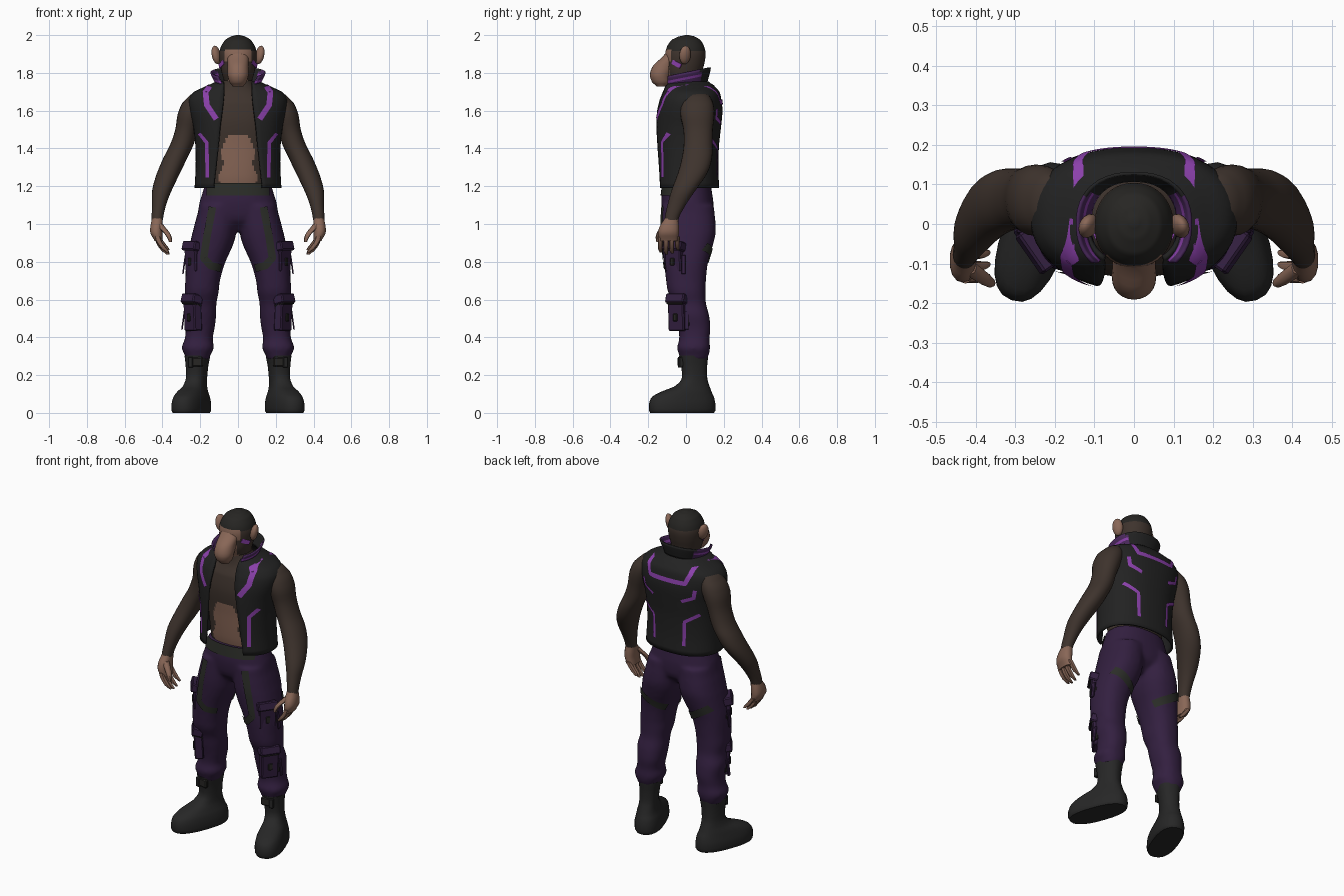
import bpy, bmesh, math
from mathutils import Matrix, Euler, Vector

if "Cube" in bpy.data.objects:
    bpy.data.objects.remove(bpy.data.objects["Cube"])


def colour(name, r, g, b):
    m = bpy.data.materials.new(name)
    m.diffuse_color = (r, g, b, 1)
    m.use_nodes = True
    node = m.node_tree.nodes["Principled BSDF"]
    node.inputs["Base Color"].default_value = (r, g, b, 1)
    node.inputs["Roughness"].default_value = 0.8
    return m


FUR = colour("brown fur", .048, .033, .026)
SKIN = colour("tan skin", .25, .135, .095)
VEST = colour("black leather", .016, .016, .016)
GLOW = colour("bright purple", .26, .052, .41)
PANTS = colour("purple cloth", .033, .014, .051)
STRAP = colour("olive grey strap", .024, .026, .021)
BOOT = colour("dark rubber", .020, .020, .020)
CAP = colour("dark hair", .020, .019, .017)
TRIM = colour("deep purple trim", .07, .022, .11)


def finish(name, bm, mats, rule=None, mirror=False, thick=0, angle=45):
    mesh = bpy.data.meshes.new(name)
    bm.to_mesh(mesh)
    bm.free()
    for m in mats:
        mesh.materials.append(m)
    if rule:
        for p in mesh.polygons:
            p.material_index = rule(p.center)
    ob = bpy.data.objects.new(name, mesh)
    bpy.context.scene.collection.objects.link(ob)
    bpy.ops.object.select_all(action="DESELECT")
    ob.select_set(True)
    bpy.context.view_layer.objects.active = ob
    bpy.ops.object.shade_smooth_by_angle(angle=math.radians(angle))
    if thick:
        ob.modifiers.new("Thickness", "SOLIDIFY").thickness = thick
    if mirror:
        ob.modifiers.new("Mirror", "MIRROR")
    return ob


# A ring is (z, centre x, centre y, radius x, radius y, half width of front opening)
def ring_at(rings, z):
    i = 0
    while i < len(rings) - 2 and z > rings[i + 1][0]:
        i += 1
    b, c = rings[i], rings[i + 1]
    a, d = rings[max(i - 1, 0)], rings[min(i + 2, len(rings) - 1)]
    f = min(max((z - b[0]) / (c[0] - b[0]), 0), 1)

    def mix(k):
        p, q, r, s = a[k], b[k], c[k], d[k]
        return q + .5 * f * (r - p + f * (2*p - 5*q + 4*r - s + f * (3*(q - r) + s - p)))
    return [z] + [mix(k) for k in range(1, len(b))]


def loft(name, rings, mats, rule=None, sides=24, steps=3, power=2.3, turn=0, tilt=0,
         mirror=False, thick=0):
    bm = bmesh.new()
    zs = [a[0] + (b[0] - a[0]) * s / steps for a, b in zip(rings, rings[1:]) for s in range(steps)]
    opened = len(rings[0]) > 5
    rows = []
    for z in zs + [rings[-1][0]]:
        r = ring_at(rings, z)
        start = math.asin(min(1, r[5] / r[3]) ** (power / 2)) if opened else 0
        row = []
        for j in range(sides + opened):
            t = start + (math.tau - 2 * start) * j / sides
            s, c = math.sin(t), math.cos(t)
            p = Vector((math.copysign(abs(s) ** (2 / power), s) * r[3],
                        -math.copysign(abs(c) ** (2 / power), c) * r[4], 0))
            p = Matrix.Rotation(turn, 3, "Z") @ p
            row.append(bm.verts.new((r[1] + p.x, r[2] + p.y, z + tilt * p.y)))
        rows.append(row)
    for lo, hi in zip(rows, rows[1:]):
        for j in range(sides):
            k = (j + 1) % len(lo)
            bm.faces.new((lo[j], lo[k], hi[k], hi[j]))
    if not opened:
        bm.faces.new(rows[0][::-1])
        bm.faces.new(rows[-1])
    return finish(name, bm, mats, rule, mirror, thick)


# Thin painted band that follows a loft, drawn in x and z on its front (-1) or back (1)
def band(name, rings, path, side, width, mat, power=2.3, lift=.005):
    pts = []
    for a, b in zip(path, path[1:]):
        pts += [Vector(a).lerp(Vector(b), s / 10) for s in range(10)]
    pts.append(Vector(path[-1]))
    bm = bmesh.new()
    rows = []
    for i, p in enumerate(pts):
        t = (pts[min(i + 1, len(pts) - 1)] - pts[max(i - 1, 0)]).normalized()
        row = []
        for k in (-.5, 0, .5):
            x, z = p.x - t.y * width * k, p.y + t.x * width * k
            r = ring_at(rings, z)
            u = max(-1, min(1, (x - r[1]) / (r[3] + lift)))
            y = r[2] + side * (r[4] + lift) * (1 - abs(u) ** power) ** (1 / power)
            row.append(bm.verts.new((r[1] + u * (r[3] + lift), y, z)))
        rows.append(row)
    for a, b in zip(rows, rows[1:]):
        for k in (0, 1):
            f = (a[k], b[k], b[k + 1], a[k + 1])
            bm.faces.new(f if side < 0 else f[::-1])
    return finish(name, bm, [mat], mirror=True)


def box(name, at, size, mat, rot=(0, 0, 0), bevel=.006):
    bm = bmesh.new()
    m = Matrix.LocRotScale(Vector(at), Euler([math.radians(a) for a in rot]), Vector(size))
    bmesh.ops.create_cube(bm, size=1, matrix=m)
    if bevel:
        bmesh.ops.bevel(bm, geom=bm.edges[:], offset=bevel, segments=1, affect="EDGES")
    return finish(name, bm, [mat], mirror=True, angle=30)


def blob(name, at, size, mat, rot=(0, 0, 0)):
    bm = bmesh.new()
    m = Matrix.LocRotScale(Vector(at), Euler([math.radians(a) for a in rot]), Vector(size))
    bmesh.ops.create_uvsphere(bm, u_segments=14, v_segments=10, radius=1, matrix=m)
    return finish(name, bm, [mat], mirror=True)


# Head, muzzle and ears
def head_rule(c):
    if c.y < -.05 and 1.74 < c.z < 1.928 and abs(c.x) < .05 + .022 * (c.z > 1.86):
        return 1
    return 2 if c.z > 1.92 else 0


loft("head", [(1.74, 0, 0, .07, .08), (1.8, 0, -.01, .086, .094), (1.85, 0, -.005, .096, .102),
              (1.9, 0, -.003, .1, .107), (1.94, 0, -.002, .09, .098), (1.975, 0, 0, .068, .076),
              (1.993, 0, .004, .038, .042), (2, 0, .005, .012, .012)],
     [FUR, SKIN, CAP], head_rule, sides=40, steps=5, power=2.1)
loft("muzzle", [(1.728, 0, -.13, .028, .025), (1.75, 0, -.132, .045, .047), (1.79, 0, -.135, .056, .056),
                (1.84, 0, -.11, .055, .063), (1.885, 0, -.075, .056, .05), (1.93, 0, -.05, .05, .042)],
     [SKIN], power=2.1)
blob("ears", (.115, -.005, 1.895), (.022, .032, .05), SKIN, (0, 12, 25))
box("cheek_stripes", (.086, -.05, 1.847), (.008, .055, .024), GLOW, (-25, 0, -28), 0)

# Torso with bare belly
loft("torso", [(1.12, 0, .01, .16, .1), (1.25, 0, .005, .165, .118), (1.4, 0, .005, .18, .13),
               (1.54, 0, .01, .2, .145), (1.64, 0, .015, .19, .135), (1.7, 0, .01, .12, .1),
               (1.76, 0, 0, .075, .08)], [FUR, SKIN],
     lambda c: int(c.y < 0 and 1.205 < c.z < 1.475 - 1600 * c.x ** 4
                   and abs(c.x) < .09 + .012 * math.cos(40 * (c.z - 1.4))), sides=80, steps=10)

# Open vest and its bright bands
vest = [(1.19, 0, .008, .23, .167, .13), (1.3, 0, .005, .224, .166, .118), (1.42, 0, .005, .226, .17, .105),
        (1.52, 0, .01, .238, .176, .095), (1.6, 0, .017, .257, .176, .084), (1.66, 0, .022, .26, .165, .077),
        (1.7, 0, .025, .232, .152, .074), (1.735, 0, .015, .16, .132, .076), (1.755, 0, .005, .118, .114, .078)]
loft("vest", vest, [VEST], sides=48, steps=4, thick=.012)
for name, side, width, path in (
        ("front_upper_bands", -1, .03, [(.15, 1.73), (.172, 1.7), (.165, 1.63), (.115, 1.555)]),
        ("front_lower_bands", -1, .019, [(.208, 1.48), (.165, 1.43), (.163, 1.245)]),
        ("back_yoke_bands", 1, .026, [(0, 1.645), (.12, 1.645), (.142, 1.7), (.14, 1.73)]),
        ("back_middle_bands", 1, .02, [(.175, 1.61), (.165, 1.56), (.095, 1.53)]),
        ("back_lower_bands", 1, .019, [(.185, 1.45), (.105, 1.4), (.1, 1.25)])):
    band(name, vest, path, side, width, GLOW)

# Stand-up collar
loft("collar", [(1.73, 0, 0, .115, .114, .085), (1.765, 0, 0, .13, .124, .09), (1.802, 0, 0, .147, .132, .108)],
     [TRIM, GLOW, VEST], lambda c: 2 if c.y > .08 else int(1.76 < c.z - .2 * c.y < 1.777),
     sides=32, tilt=.2, thick=.008)

# Arms and hands
loft("arms", [(1.02, .428, -.078, .03, .036), (1.1, .418, -.05, .037, .048), (1.18, .402, -.012, .052, .064),
              (1.27, .368, .035, .061, .078), (1.35, .332, .058, .063, .08), (1.42, .297, .064, .062, .076),
              (1.5, .272, .064, .06, .078), (1.58, .25, .06, .07, .09), (1.64, .228, .06, .067, .084),
              (1.685, .205, .058, .045, .06), (1.7, .19, .06, .015, .02)], [FUR], power=2.1, mirror=True)
loft("palms", [(.91, .42, -.092, .022, .05), (.95, .432, -.093, .032, .055), (.99, .431, -.088, .033, .05),
               (1.035, .427, -.076, .028, .034)], [SKIN], sides=14, mirror=True)
for i, name in enumerate(("index", "middle", "ring", "little")):
    y, drop = -.136 + i * .03, (.01, 0, .005, .025)[i]
    loft(name + "_fingers", [(.838 + drop, .37, y + .004, .008, .007), (.856 + drop, .388, y, .015, .012),
                             (.89 + drop, .414, y, .015, .013), (.935, .427, y, .015, .014)],
         [SKIN], sides=8, steps=2, mirror=True)
loft("thumbs", [(.905, .358, -.148, .008, .009), (.93, .364, -.148, .013, .013), (.96, .383, -.135, .017, .016),
                (1, .418, -.11, .02, .018)], [SKIN], sides=8, steps=2, mirror=True)

# Trousers: legs and hips fused into one smooth skin
leg = [(.28, .215, .04, .06, .07), (.31, .214, .042, .07, .08), (.345, .213, .04, .086, .088),
       (.39, .208, .044, .074, .08), (.45, .2, .044, .077, .086), (.52, .2, .032, .085, .09),
       (.58, .194, .018, .08, .088), (.64, .192, .004, .09, .1), (.7, .187, 0, .092, .106),
       (.8, .17, 0, .104, .117), (.9, .138, .01, .116, .136), (.97, .122, .014, .115, .145),
       (1.1, .1, .01, .105, .138)]
hip = [(.96, 0, .01, .08, .07), (1.02, 0, .012, .2, .125), (1.1, 0, .008, .207, .138),
       (1.16, 0, .005, .19, .134), (1.215, 0, .005, .175, .126)]
hips = loft("hips", hip, [PANTS], sides=32)
trousers = loft("trousers", leg, [PANTS], mirror=True)
bpy.ops.object.modifier_apply(modifier="Mirror")
hips.select_set(True)
bpy.ops.object.join()
fuse = trousers.modifiers.new("Fuse", "REMESH")
fuse.mode, fuse.voxel_size, fuse.use_smooth_shade = "VOXEL", .011, True
relax = trousers.modifiers.new("Relax", "SMOOTH")
relax.factor, relax.iterations = .5, 6
band("waistband", hip, [(0, 1.183), (.1, 1.183), (.168, 1.183)], -1, .066, STRAP)
band("front_thigh_straps", leg, [(.135, 1.09), (.165, .93), (.182, .82), (.145, .78), (.09, .765)], -1, .04, STRAP)
band("back_thigh_straps", leg, [(.08, .79), (.14, .82), (.24, .88)], 1, .045, STRAP)

# Cargo pockets with flaps, buckles and hanging tabs
for name, x, y, z, h in (("thigh", .235, -.058, .82, .14), ("calf", .24, -.042, .525, .18)):
    box(name + "_pockets", (x, y, z), (.05, .1, h), PANTS, (0, 3, -35))
    box(name + "_pocket_flaps", (x + .004, y - .003, z + h * .43), (.064, .118, .05), PANTS, (0, -14, -35))
    box(name + "_pocket_edges", (x + .005, y - .004, z + h * .27), (.062, .1, .008), CAP, (0, -14, -35), .002)
    box(name + "_buckles", (x + .02, y - .014, z - .02), (.012, .025, .04), CAP, (0, 0, -35), .003)
    box(name + "_tabs", (x + .05, y + .045, z - .035), (.008, .022, .1), PANTS, (0, -8, 0), .002)
    box(name + "_side_buckles", (x + .03, y + .045, z - .04), (.02, .03, .05), CAP, (0, 0, 0), .003)

# Boots
loft("boots", [(0, .247, -.02, .076, .176), (.012, .247, -.02, .082, .182), (.05, .247, -.02, .082, .182),
               (.085, .245, -.016, .075, .17), (.112, .24, .002, .066, .138), (.14, .228, .032, .056, .095),
               (.18, .22, .045, .052, .068), (.25, .217, .043, .056, .069), (.305, .215, .04, .064, .077)],
     [BOOT], turn=math.radians(20), power=2.4, mirror=True)
box("boot_straps", (.222, -.028, .27), (.075, .02, .05), CAP, (0, 0, 12))
box("boot_strap_clips", (.25, -.03, .268), (.025, .02, .056), BOOT, (0, 0, 20), .003)
